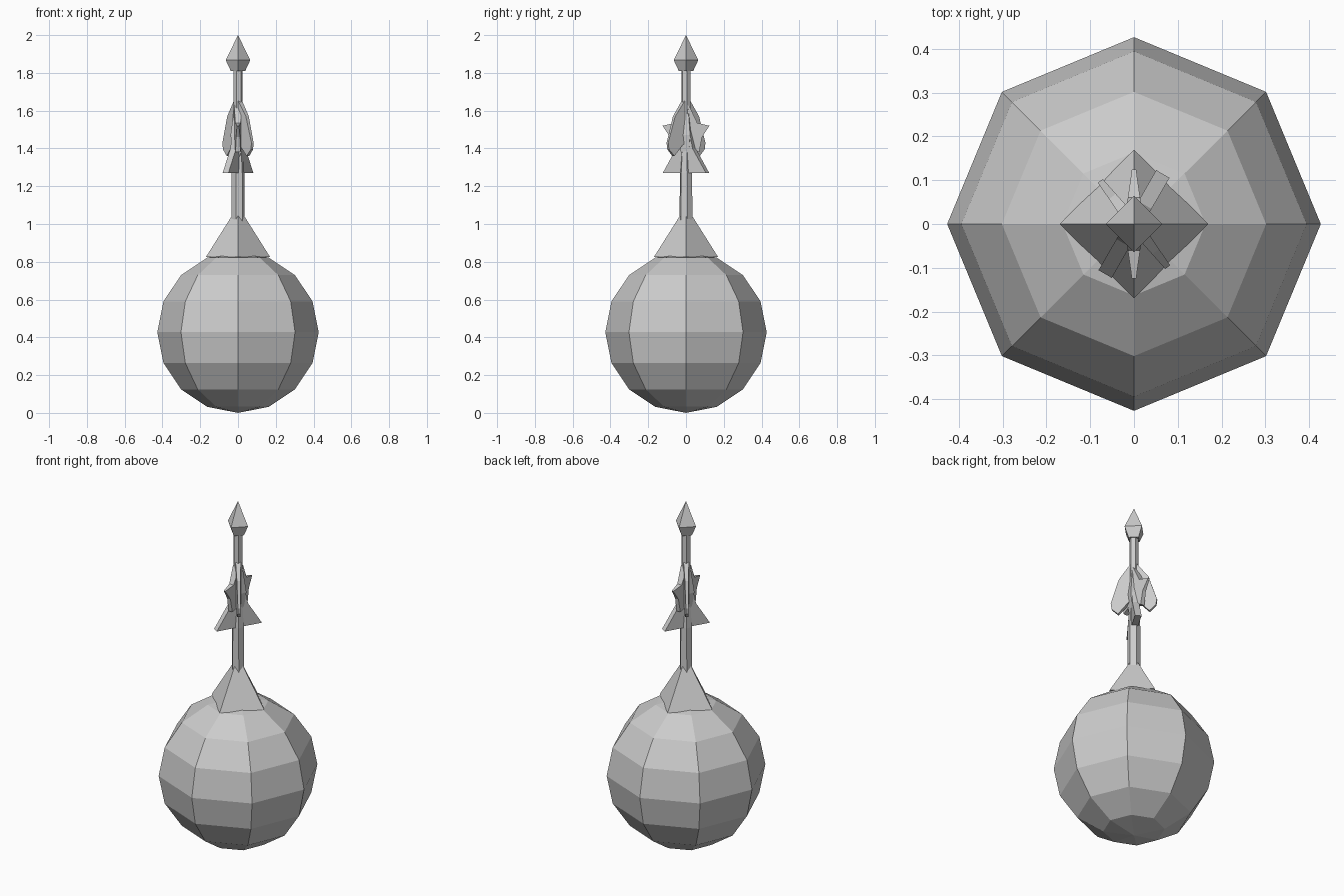
import bpy, bmesh, math
from mathutils import Matrix, Vector

if "Cube" in bpy.data.objects:
    bpy.data.objects.remove(bpy.data.objects["Cube"])


def finish(name, bm):
    bmesh.ops.recalc_face_normals(bm, faces=bm.faces)
    me = bpy.data.meshes.new(name)
    bm.to_mesh(me)
    bm.free()
    ob = bpy.data.objects.new(name, me)
    bpy.context.collection.objects.link(ob)
    return ob


def lathe(name, profile, sides, turn=0.0):
    """Stack of (radius, z) rings joined into a closed faceted solid."""
    bm = bmesh.new()
    rings = []
    for r, z in profile:
        n = 1 if r == 0 else sides
        rings.append([bm.verts.new((r * math.cos(turn + math.tau * i / sides),
                                    r * math.sin(turn + math.tau * i / sides), z))
                      for i in range(n)])
    for a, b in zip(rings, rings[1:]):
        for i in range(sides):
            j = (i + 1) % sides
            quad = [a[i % len(a)], a[j % len(a)], b[j % len(b)], b[i % len(b)]]
            bm.faces.new(list(dict.fromkeys(quad)))
    for ring in (rings[0], rings[-1]):
        if len(ring) > 2:
            bm.faces.new(ring)
    return finish(name, bm)


def fin_pair(name, profile, angle, inner, outer):
    """Two opposite radial fins from an (r, z) outline, thickness tapering outward."""
    bm = bmesh.new()
    rmax = max(r for r, z in profile)
    for k in range(2):
        rot = Matrix.Rotation(math.radians(angle) + k * math.pi, 3, 'Z')
        sides = []
        for s in (-0.5, 0.5):
            loop = []
            for r, z in profile:
                t = inner + (outer - inner) * r / rmax
                loop.append(bm.verts.new(rot @ Vector((r, s * t, z))))
            sides.append(loop)
            bm.faces.new(loop)
        a, b = sides
        for i in range(len(a)):
            j = (i + 1) % len(a)
            bm.faces.new((a[i], a[j], b[j], b[i]))
    return finish(name, bm)


# Round body
R = 0.427
lathe("ball_body", [(0, 0)] + [
    (R * math.cos(math.radians(a)), R + R * math.sin(math.radians(a)))
    for a in (-67.5, -45, -22.5, 0, 22.5, 45, 67.5)] + [(0, 2 * R)], 8)

# Four-sided collar on top of the ball
lathe("collar", [(0.17, 0.825), (0.025, 1.055)], 4)

# Shaft, thicker at the bottom
lathe("lower_shaft", [(0.036, 1.0), (0.034, 1.27), (0.025, 1.40)], 6, 0.2)
lathe("upper_shaft", [(0.025, 1.30), (0.025, 1.83)], 6, 0.2)

# Pointed tip
lathe("tip", [(0.038, 1.81), (0.065, 1.868), (0, 2.0)], 4)

# Hub and the three pairs of fins
lathe("hub", [(0.02, 1.64), (0.045, 1.47), (0.028, 1.36)], 4, 0.5)
fin_pair("rounded_fins", [(0, 1.65), (0.02, 1.65), (0.08, 1.57), (0.125, 1.43),
                          (0.12, 1.395), (0.085, 1.36), (0.03, 1.42), (0, 1.42)],
         128, 0.03, 0.014)
fin_pair("spiked_fins", [(0, 1.64), (0.02, 1.62), (0.06, 1.535), (0.124, 1.52),
                         (0.085, 1.46), (0.07, 1.38), (0.02, 1.40), (0, 1.40)],
         90, 0.045, 0.010)
fin_pair("flared_fins", [(0, 1.55), (0.03, 1.50), (0.05, 1.40), (0.132, 1.27),
                         (0.03, 1.27), (0, 1.27)],
         60, 0.035, 0.035)
